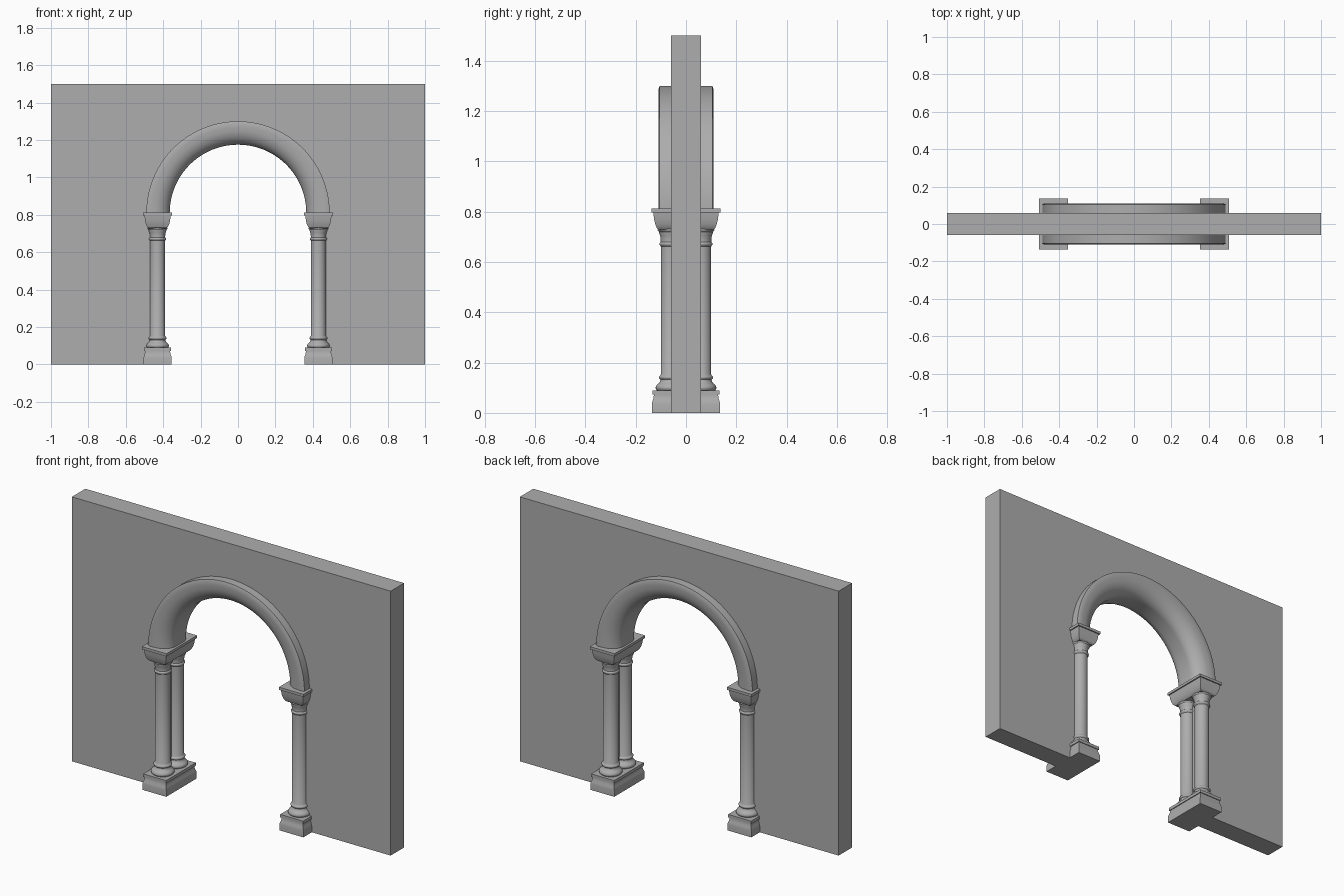
import bpy, bmesh, math
from mathutils import Vector

cube = bpy.data.objects.get("Cube")
if cube:
    bpy.data.objects.remove(cube, do_unlink=True)

stone = bpy.data.materials.new("grey_stone")
stone.use_nodes = True
GREY = (0.42, 0.42, 0.42, 1)
stone.diffuse_color = GREY
stone.node_tree.nodes["Principled BSDF"].inputs["Base Color"].default_value = GREY

SPRING = 0.81       # height where the arch begins
COL_X, COL_Y = 0.43, 0.06


def finish(name, bm, smooth=None):
    bmesh.ops.recalc_face_normals(bm, faces=bm.faces)
    mesh = bpy.data.meshes.new(name)
    bm.to_mesh(mesh)
    bm.free()
    mesh.materials.append(stone)
    obj = bpy.data.objects.new(name, mesh)
    bpy.context.collection.objects.link(obj)
    if smooth:
        bpy.ops.object.select_all(action="DESELECT")
        obj.select_set(True)
        bpy.context.view_layer.objects.active = obj
        bpy.ops.object.shade_smooth_by_angle(angle=math.radians(smooth))
    return obj


def loft(name, rings, smooth, caps=True):
    """Skin a list of closed rings of points."""
    bm = bmesh.new()
    loops = [[bm.verts.new(p) for p in ring] for ring in rings]
    n = len(loops[0])
    for a, b in zip(loops, loops[1:]):
        for i in range(n):
            j = (i + 1) % n
            bm.faces.new((a[i], a[j], b[j], b[i]))
    if caps:
        bm.faces.new(loops[0])
        bm.faces.new(loops[-1])
    return finish(name, bm, smooth)


def turned(name, x, y, profile, sides=32):
    rings = [[(x + r * math.cos(math.tau * i / sides),
               y + r * math.sin(math.tau * i / sides), z) for i in range(sides)]
             for r, z in profile]
    return loft(name, rings, 40)


def moulded_block(name, x, profile):
    """Rectangular block whose four sides follow a moulding profile."""
    rings = [[(x + sx * w, sy * d, z) for sx, sy in ((-1, -1), (1, -1), (1, 1), (-1, 1))]
             for w, d, z in profile]
    return loft(name, rings, 25)


def bulge(r, z0, z1, depth, steps=6):
    """Half-round moulding between two heights."""
    return [(r + depth * math.sin(math.pi * i / steps), z0 + (z1 - z0) * i / steps)
            for i in range(steps + 1)]


# Wall with a round-headed doorway
half_arc = [(COL_X * math.cos(math.pi * i / 48), SPRING + COL_X * math.sin(math.pi * i / 48))
            for i in range(49)]
outline = [(COL_X, 0)] + half_arc + [(-COL_X, 0), (-1, 0), (-1, 1.5), (1, 1.5), (1, 0)]
bm = bmesh.new()
face = bm.faces.new([bm.verts.new((x, -0.06, z)) for x, z in outline])
out = bmesh.ops.extrude_face_region(bm, geom=[face])
bmesh.ops.translate(bm, vec=Vector((0, 0.12, 0)),
                    verts=[v for v in out["geom"] if isinstance(v, bmesh.types.BMVert)])
finish("wall", bm, 30)

# Arch moulding: flat outer rim, faces rolling over into the soffit
roll = [(0.365 + 0.09 * (1 - math.sin(t)), 0.035 + 0.073 * math.cos(t))
        for t in (math.pi / 2 * i / 10 for i in range(11))]
side = [(0.49, 0.105), (0.475, 0.11)] + roll[::1]
section = side + [(r, -y) for r, y in reversed(side)]
rings = [[(r * math.cos(a), y, SPRING + r * math.sin(a)) for r, y in section]
         for a in (math.pi * i / 64 for i in range(65))]
loft("arch_moulding", rings, 40)

# Profiles shared by all the columns
shaft = (bulge(0.052, 0.085, 0.115, 0.009)
         + [(0.048, 0.118), (0.044, 0.124), (0.042, 0.13)]
         + bulge(0.042, 0.132, 0.15, 0.006) + [(0.04, 0.153), (0.04, 0.662)]
         + bulge(0.041, 0.663, 0.68, 0.005)
         + [(0.041, 0.69), (0.043, 0.705), (0.048, 0.718)]
         + bulge(0.048, 0.72, 0.735, 0.005) + [(0.048, 0.74)])
plinth = [(0.075, 0.136, 0), (0.075, 0.136, 0.035), (0.073, 0.134, 0.045),
          (0.069, 0.13, 0.055), (0.067, 0.128, 0.068), (0.067, 0.128, 0.073),
          (0.072, 0.133, 0.073), (0.072, 0.133, 0.09)]
abacus = [(0.047, 0.108, 0.728), (0.055, 0.116, 0.735), (0.062, 0.122, 0.75),
          (0.067, 0.127, 0.77), (0.07, 0.13, 0.797), (0.077, 0.137, 0.797),
          (0.077, 0.137, 0.812)]

for label, sx in (("left", 1), ("right", -1)):
    moulded_block(label + "_plinth", sx * COL_X, plinth)
    moulded_block(label + "_capital_block", sx * COL_X, abacus)
    for end, sy in (("front", -1), ("back", 1)):
        turned(f"{label}_{end}_column", sx * COL_X, sy * COL_Y, shaft)
